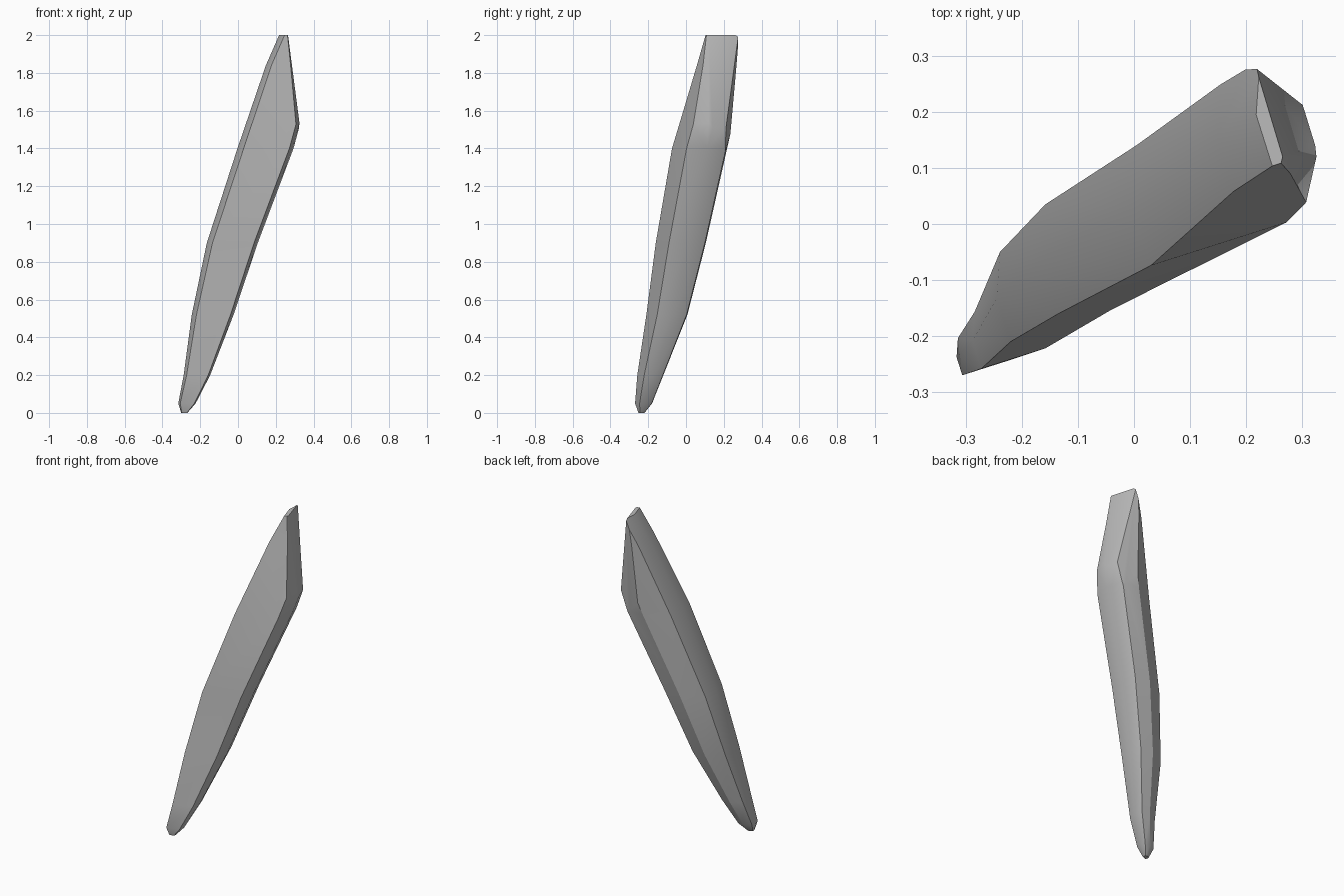
import bpy, bmesh, math
from mathutils import Vector

default_cube = bpy.data.objects.get("Cube")
if default_cube:
    bpy.data.objects.remove(default_cube, do_unlink=True)

# Single stone material
stone = bpy.data.materials.new("mid grey stone")
stone.use_nodes = True
grey = (0.5, 0.5, 0.5, 1.0)
stone.diffuse_color = grey
shader = next(n for n in stone.node_tree.nodes if n.type == "BSDF_PRINCIPLED")
shader.inputs["Base Color"].default_value = grey

# Seven-sided cross-section, counter-clockwise from above
section = [(-.13, -.045), (-.10, -.14), (.12, -.07), (.14, .03),
           (.11, .12), (.005, .125), (-.123, .055)]

# Leaning spine: height, centre x, centre y, section scale
spine = [(0, -.285, -.235, .12), (.05, -.272, -.222, .34),
         (.2, -.22, -.185, .52), (.52, -.138, -.095, .82),
         (.9, -.035, -.02, 1), (1.4, .14, .08, 1.1),
         (1.84, .275, .195, .98), (2.1, .385, .265, .95)]

# Planes that chip the upper end: point on the plane, outward normal
chips = [((.30, .12, 1.73), (1, -.24, .13)),
         ((.30, .12, 1.73), (1, .3, .13)),
         ((.18, .24, 1.55), (.2, 1, -.1)),
         ((.23, .2, 2), (0, 0, 1))]


def loft(bm):
    """Skin the scaled section along the spine and close both ends."""
    rings = []
    for z, cx, cy, k in spine:
        rings.append([bm.verts.new((cx + x * k, cy + y * k, z)) for x, y in section])
    count = len(section)
    for low, high in zip(rings, rings[1:]):
        for i in range(count):
            j = (i + 1) % count
            bm.faces.new((low[i], low[j], high[j], high[i]))
    bm.faces.new(rings[0][::-1])
    bm.faces.new(rings[-1])


def chip(bm, point, normal):
    """Slice off everything beyond the plane and cap the opening."""
    geometry = bm.verts[:] + bm.edges[:] + bm.faces[:]
    bmesh.ops.bisect_plane(bm, geom=geometry, dist=0.0001, plane_co=Vector(point),
                           plane_no=Vector(normal).normalized(), clear_outer=True)
    rim = [e for e in bm.edges if e.is_boundary]
    if rim:
        bmesh.ops.holes_fill(bm, edges=rim, sides=0)


# Shard body
bm = bmesh.new()
loft(bm)
for point, normal in chips:
    chip(bm, point, normal)
bmesh.ops.recalc_face_normals(bm, faces=bm.faces[:])
mesh = bpy.data.meshes.new("stone_shard")
bm.to_mesh(mesh)
bm.free()
mesh.materials.append(stone)

shard = bpy.data.objects.new("stone_shard", mesh)
bpy.context.collection.objects.link(shard)
bpy.ops.object.select_all(action="DESELECT")
shard.select_set(True)
bpy.context.view_layer.objects.active = shard
bpy.ops.object.shade_smooth_by_angle(angle=math.radians(30))
